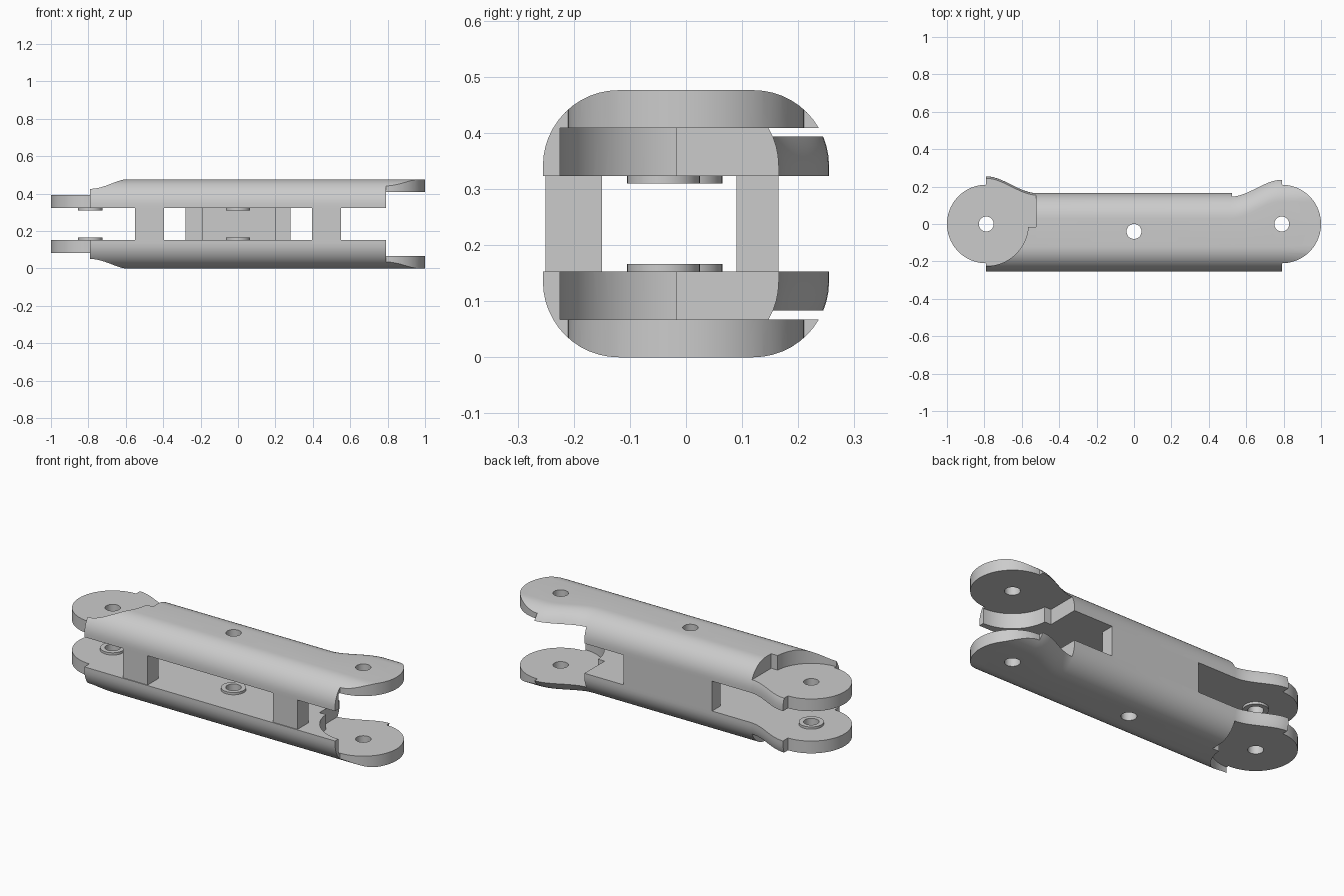
import bpy, bmesh
from math import sin, cos, pi, radians

old = bpy.data.objects.get("Cube")
if old:
    bpy.data.objects.remove(old, do_unlink=True)

H = 0.476        # overall height
INNER = 0.323    # inner face of the upper shell
R = 0.135        # edge rounding
PIVOT = 0.79     # distance of the end pivots from the centre
FRONT = -0.255

grey = bpy.data.materials.new("plain_grey")
grey.use_nodes = True
grey.diffuse_color = (0.6, 0.6, 0.6, 1)
grey.node_tree.nodes["Principled BSDF"].inputs["Base Color"].default_value = (0.6, 0.6, 0.6, 1)


def add_object(name, bm):
    bmesh.ops.recalc_face_normals(bm, faces=bm.faces[:])
    mesh = bpy.data.meshes.new(name)
    bm.to_mesh(mesh)
    bm.free()
    mesh.materials.append(grey)
    ob = bpy.data.objects.new(name, mesh)
    bpy.context.scene.collection.objects.link(ob)
    return ob


def loft(name, rings, closed=False):
    bm = bmesh.new()
    loops = [[bm.verts.new(p) for p in ring] for ring in rings]
    n = len(loops[0])
    pairs = list(zip(loops, loops[1:])) + ([(loops[-1], loops[0])] if closed else [])
    for a, b in pairs:
        for i in range(n):
            j = (i + 1) % n
            bm.faces.new((a[i], a[j], b[j], b[i]))
    if not closed:
        bm.faces.new(loops[0])
        bm.faces.new(loops[-1])
    return add_object(name, bm)


def prism(name, plan, z0, z1):
    return loft(name, [[(x, y, z) for x, y in plan] for z in (z0, z1)])


def box(name, x0, x1, y0, y1, z0, z1):
    return prism(name, [(x0, y0), (x1, y0), (x1, y1), (x0, y1)], z0, z1)


def arc(cx, cy, r, a0, a1, n):
    angles = [radians(a0 + (a1 - a0) * i / n) for i in range(n + 1)]
    return [(cx + r * cos(a), cy + r * sin(a)) for a in angles]


def cut(target, cutter, operation="DIFFERENCE"):
    mod = target.modifiers.new("cut", "BOOLEAN")
    mod.operation = operation
    mod.solver = "EXACT"
    mod.object = cutter
    graph = bpy.context.evaluated_depsgraph_get()
    result = bpy.data.meshes.new_from_object(target.evaluated_get(graph))
    target.modifiers.clear()
    target.data = result
    bpy.data.objects.remove(cutter, do_unlink=True)


def back_edge(x):
    t = min(max((abs(x) - 0.52) / (PIVOT - 0.52), 0), 1)
    return 0.165 + 0.09 * t * t * (3 - 2 * t)


def section(x):
    b = back_edge(x)
    front = arc(FRONT + R, H - R, R, 180, 90, 12)
    back = arc(b - R, H - R, R, 90, 0, 12)
    return [(x, y, z) for y, z in [(FRONT, INNER)] + front + back + [(b, INNER)]]


# Upper shell: rounded section swept along the link
bends = [0.52 + (PIVOT - 0.52) * i / 14 for i in range(15)]
stations = [-1.1] + [-x for x in reversed(bends)] + bends + [1.1]
upper = loft("upper_shell", [section(x) for x in stations])

# Round tongues at both ends
plan = ([(-PIVOT, -0.4), (PIVOT, -0.4)] + arc(PIVOT, 0, 0.21, -90, 90, 40)
        + [(PIVOT, 0.4), (-PIVOT, 0.4)] + arc(-PIVOT, 0, 0.21, 90, 270, 40))
cut(upper, prism("outline", plan, 0.2, 0.7), "INTERSECT")

# Clearance recesses: inside at the left end, outside at the right end
for side, z0, z1 in ((1, 0.2, 0.409), (-1, 0.393, 0.7)):
    curve = arc(PIVOT, 0, 0.225, 270, 184.3, 24)
    shape = [(1.3, -0.225)] + curve + [(0.525, -0.017), (0.525, 0.4), (1.3, 0.4)]
    cut(upper, prism("recess", [(side * x, y) for x, y in shape], z0, z1))

# Pin holes
for x, y in ((-PIVOT, 0), (0, -0.04), (PIVOT, 0)):
    cut(upper, prism("pin_hole", arc(x, y, 0.04, 0, 350, 35), 0.2, 0.7))


# Raised washers round the pin holes
def washer(name, cx, cy):
    rings = []
    for i in range(36):
        a = 2 * pi * i / 36
        rings.append([(cx + r * cos(a), cy + r * sin(a), z) for r, z in
                      ((0.04, INNER), (0.065, INNER), (0.065, 0.31), (0.04, 0.31))])
    return loft(name, rings, closed=True)


halves = [upper, washer("upper_end_washer", -PIVOT, 0), washer("upper_middle_washer", 0, -0.04)]

# Lower half mirrors the upper half
parts = list(halves)
for ob in halves:
    bm = bmesh.new()
    bm.from_mesh(ob.data)
    for v in bm.verts:
        v.co.z = H - v.co.z
    parts.append(add_object(ob.name.replace("upper", "lower"), bm))

# Spacers joining the halves
low = H - INNER
for name, x0 in (("front_right_pillar", -0.55), ("front_left_pillar", 0.395)):
    parts.append(box(name, x0, x0 + 0.155, -0.25, -0.15, low, INNER))
parts.append(box("back_wall", -0.19, 0.2, 0.105, 0.165, low, INNER))
parts.append(box("back_wall_right_rib", -0.28, -0.19, 0.09, 0.165, low, INNER))
parts.append(box("back_wall_left_rib", 0.2, 0.28, 0.09, 0.165, low, INNER))

# Smooth the curves and keep the edges sharp
bpy.ops.object.select_all(action="DESELECT")
for ob in parts:
    ob.select_set(True)
bpy.context.view_layer.objects.active = upper
bpy.ops.object.shade_smooth_by_angle(angle=radians(30))
